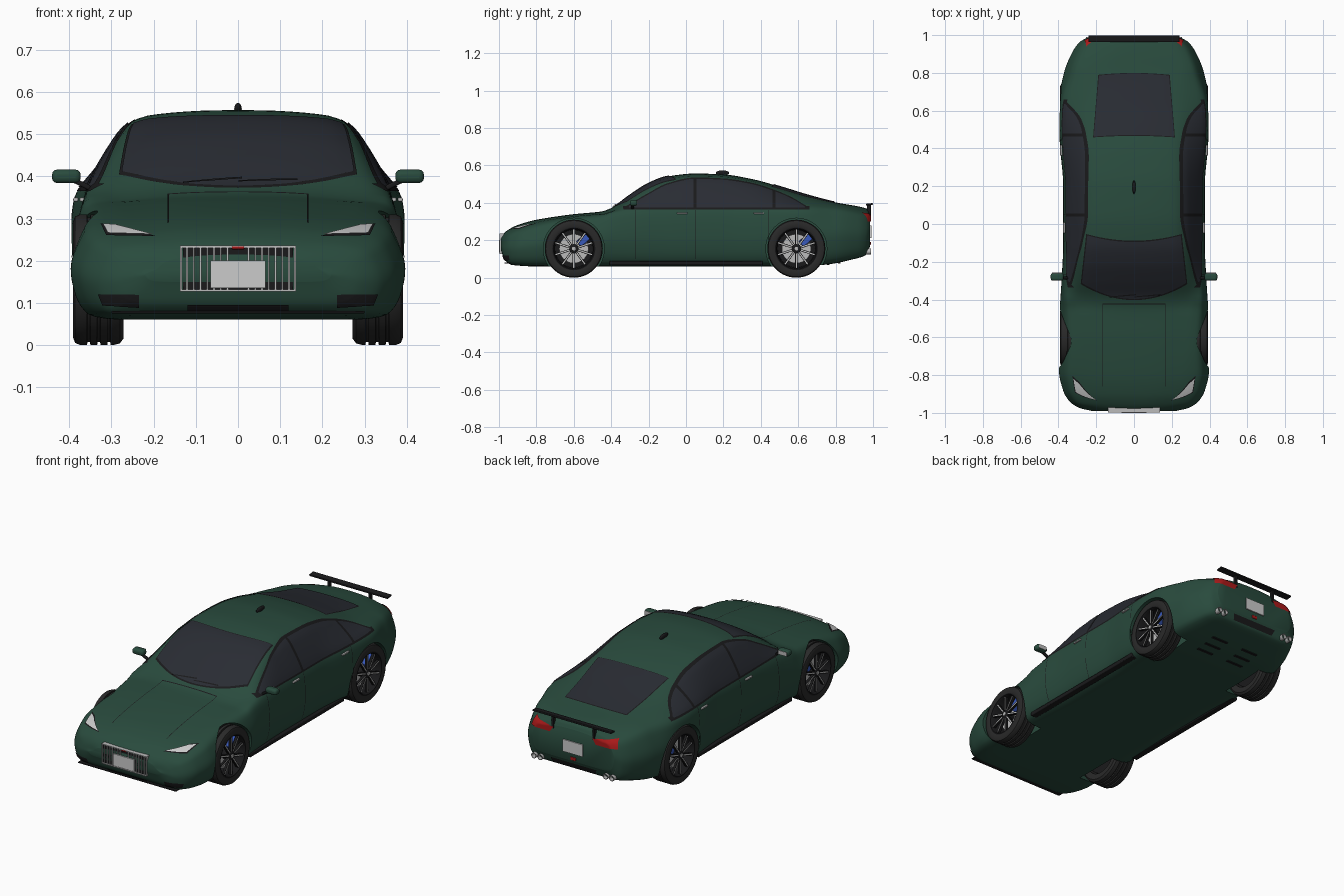
import bpy, bmesh, math
from mathutils import Vector, Matrix
from mathutils.bvhtree import BVHTree

if "Cube" in bpy.data.objects:
    bpy.data.objects.remove(bpy.data.objects["Cube"])

def material(name, *rgb):
    m = bpy.data.materials.new(name)
    m.diffuse_color = (*rgb, 1)
    m.use_nodes = True
    m.node_tree.nodes["Principled BSDF"].inputs["Base Color"].default_value = m.diffuse_color
    return m

GREEN = material("green_paint", .022, .07, .047)
GLASS = material("dark_glass", .022, .025, .033)
BLACK = material("black_trim", .01, .01, .011)
RUBBER = material("rubber", .022, .022, .022)
SILVER = material("silver", .5, .5, .5)
LAMP = material("lamp_clear", .6, .62, .62)
RED = material("lamp_red", .4, .01, .01)
BLUE = material("caliper_blue", .04, .1, .5)

def finish(bm, name, mat, mirror=False, bevel=0, smooth=True):
    bmesh.ops.recalc_face_normals(bm, faces=bm.faces)
    me = bpy.data.meshes.new(name)
    bm.to_mesh(me)
    bm.free()
    ob = bpy.data.objects.new(name, me)
    bpy.context.collection.objects.link(ob)
    me.materials.append(mat)
    bpy.ops.object.select_all(action='DESELECT')
    ob.select_set(True)
    bpy.context.view_layer.objects.active = ob
    if smooth:
        bpy.ops.object.shade_smooth_by_angle(angle=math.radians(35))
    if bevel:
        b = ob.modifiers.new("bevel", 'BEVEL')
        b.width, b.segments = bevel, 3
    if mirror:
        ob.modifiers.new("mirror", 'MIRROR')
    return ob

def add_box(bm, c, s, rot=Matrix()):
    bmesh.ops.create_cube(bm, size=1, matrix=Matrix.Translation(c) @ rot @ Matrix.Diagonal((*s, 1)))

def box(name, c, s, mat, mirror=False, bevel=0, rot=Matrix()):
    bm = bmesh.new()
    add_box(bm, c, s, rot)
    return finish(bm, name, mat, mirror, bevel)

def lathe(name, profile, c, mat, axis='X', mirror=True, n=48, closed=False):
    # profile: (position along axis, radius)
    bm = bmesh.new()
    rings = []
    for a, r in profile:
        ring = []
        for k in range(n):
            t = math.tau * k / n
            p, q = r * math.cos(t), r * math.sin(t)
            off = (a, p, q) if axis == 'X' else (p, a, q)
            ring.append(bm.verts.new(Vector(c) + Vector(off)))
        rings.append(ring)
    for a, b in zip(rings, rings[1:] + rings[:1] if closed else rings[1:]):
        for k in range(n):
            bm.faces.new((a[k], a[(k + 1) % n], b[(k + 1) % n], b[k]))
    return finish(bm, name, mat, mirror)

def curve(keys, y):
    # monotone smooth interpolation through (y, value) keys
    if y <= keys[0][0]: return keys[0][1]
    if y >= keys[-1][0]: return keys[-1][1]
    d = [(b[1] - a[1]) / (b[0] - a[0]) for a, b in zip(keys, keys[1:])]
    m = [d[0]] + [2 * a * b / (a + b) if a * b > 0 else 0 for a, b in zip(d, d[1:])] + [d[-1]]
    i = max(k for k in range(len(d)) if keys[k][0] <= y)
    h = keys[i + 1][0] - keys[i][0]
    t = (y - keys[i][0]) / h
    return ((2*t**3 - 3*t*t + 1) * keys[i][1] + (t**3 - 2*t*t + t) * h * m[i]
            + (3*t*t - 2*t**3) * keys[i + 1][1] + (t**3 - t*t) * h * m[i + 1])

# Body: profile curves along the length
TOP = [(-.99, .215), (-.975, .237), (-.95, .257), (-.9, .282), (-.8, .31), (-.6, .34), (-.45, .355), (-.39, .378),
       (-.3, .442), (-.2, .505), (-.1, .542), (.05, .558), (.2, .553), (.35, .529), (.5, .488), (.65, .442),
       (.8, .403), (.92, .382), (.97, .368), (.985, .345)]
BOTTOM = [(-.99, .15), (-.97, .095), (-.93, .068), (-.8, .06), (.6, .06), (.75, .07), (.9, .1), (.96, .12), (.985, .17)]
WIDTH = [(-.99, .22), (-.975, .285), (-.94, .34), (-.88, .375), (-.78, .396), (-.55, .396), (-.3, .383), (-.1, .374),
         (.2, .374), (.4, .39), (.55, .398), (.65, .396), (.8, .37), (.92, .32), (.965, .285), (.985, .25)]
BELT = [(-.99, .18), (-.95, .225), (-.8, .28), (-.6, .318), (-.4, .347), (-.2, .362), (.6, .37), (.8, .36), (.985, .32)]
INSET = [(-.99, .03), (-.6, .045), (-.35, .02), (0, .01), (.6, .013), (.8, .04), (.985, .03)]
ROOFW = [(-.99, .15), (-.9, .2), (-.5, .26), (-.33, .285), (-.2, .272), (-.05, .26), (.2, .255), (.45, .245), (.65, .235), (.8, .24), (.985, .18)]
DROP = [(-.99, .01), (-.5, .01), (-.4, .02), (-.3, .025), (0, .02), (.6, .018), (.8, .012), (.985, .02)]

def section(y):
    zt, zb, w = curve(TOP, y), curve(BOTTOM, y), curve(WIDTH, y)
    zs, ws = min(curve(BELT, y), zt - .025), w - curve(INSET, y)
    zr, wr, wb = zt - curve(DROP, y), curve(ROOFW, y), w * .86
    zm = zb + .6 * (zs - zb)
    half = [(wb * .5, zb), (wb, zb), (w * .955, zb + .25 * (zm - zb)), (w, zb + .7 * (zm - zb)), (w + .001, zm),
            ((w + ws) / 2 + .004, (zm + zs) / 2), (ws, zs), ((ws + wr) / 2 + .004, (zs + zr) / 2 + .004),
            (wr, zr), (wr * .55, zt - .2 * (zt - zr))]
    pts = [(0, zb)] + half + [(0, zt)] + [(-x, z) for x, z in reversed(half)]
    for _ in range(2):  # corner cutting
        pts = [q for a, b in zip(pts, pts[1:] + pts[:1]) for q in
               ((.75*a[0] + .25*b[0], .75*a[1] + .25*b[1]), (.25*a[0] + .75*b[0], .25*a[1] + .75*b[1]))]
    return [(x, y, z) for x, z in pts]

bm = bmesh.new()
N = 120
rings = [[bm.verts.new(p) for p in section(-.0025 + .9875 * math.sin(math.pi * (i / N - .5)))] for i in range(N + 1)]
for a, b in zip(rings, rings[1:]):
    for k in range(len(a)):
        j = (k + 1) % len(a)
        bm.faces.new((a[k], a[j], b[j], b[k]))
bm.faces.new(rings[0])
bm.faces.new(rings[-1])
bmesh.ops.recalc_face_normals(bm, faces=bm.faces)
TREE = BVHTree.FromBMesh(bm)
body = finish(bm, "body_shell", GREEN)

# Wheel wells
WHEELS = (-.6, .59)
bm = bmesh.new()
for y in WHEELS:
    for s in (-1, 1):
        bmesh.ops.create_cone(bm, cap_ends=True, segments=64, radius1=.163, radius2=.163, depth=.22,
                              matrix=Matrix.Translation((s * .355, y, .155)) @ Matrix.Rotation(math.pi / 2, 4, 'Y'))
cutter = finish(bm, "well_cutter", BLACK, smooth=False)
cutter.hide_render = True
mod = body.modifiers.new("wells", 'BOOLEAN')
mod.object, mod.operation, mod.solver = cutter, 'DIFFERENCE', 'EXACT'
bpy.context.view_layer.objects.active = body
bpy.ops.object.modifier_apply(modifier="wells")
bpy.data.objects.remove(cutter)

# Panels projected on the body surface
RAYS = {'side': (lambda a, b: (1, a, b), (-1, 0, 0)), 'top': (lambda a, b: (a, b, 2), (0, 0, -1)),
        'front': (lambda a, b: (a, -2, b), (0, 1, 0)), 'rear': (lambda a, b: (a, 2, b), (0, -1, 0))}

def patch(name, view, f, mat, off=.003, nu=24, nv=12, mirror=True):
    origin, d = RAYS[view]
    bm = bmesh.new()
    grid = []
    for i in range(nu + 1):
        row = []
        for j in range(nv + 1):
            o = Vector(origin(*f(i / nu, j / nv)))
            p, n, *_ = TREE.ray_cast(o, Vector(d))
            if p is None:
                p, n, *_ = TREE.find_nearest(o)
            row.append(bm.verts.new(p + n * off))
        grid.append(row)
    for a, b in zip(grid, grid[1:]):
        for j in range(nv):
            bm.faces.new((a[j], b[j], b[j + 1], a[j + 1]))
    return finish(bm, name, mat, mirror)

def lerp(a, b, t): return a + (b - a) * t

def quad(p, q, r, s):  # corners in order around the outline
    return lambda u, v: tuple(lerp(lerp(p[k], q[k], u), lerp(s[k], r[k], u), v) for k in (0, 1))

# Side windows with dark frames
SILL = .37
ARC = [(-.32, .375), (-.2, .446), (-.1, .497), (.05, .528), (.2, .523), (.35, .5), (.47, .463), (.56, .425), (.645, .375)]
def window(y0, y1, grow):
    def f(u, v):
        y = lerp(y0, y1, u)
        return y, lerp(SILL - grow, max(SILL, curve(ARC, y)) + grow, v)
    return f
patch("side_window_frame", 'side', window(-.335, .66, .006), BLACK, .002, 70)
for name, a, b in (("front_side_window", -.305, .04), ("rear_side_window", .056, .462), ("quarter_window", .478, .635)):
    patch(name, 'side', window(a, b, -.003), GLASS, .004, 30)

# Windscreen and rear window
def screen(w0, w1, y0, y1, c0, c1, g=0):
    def f(u, v):
        s = 2 * u - 1
        return s * (lerp(w0, w1, v) + g), lerp(y0 + c0 * s * s - g, y1 + c1 * s * s + g, v)
    return f
for part, g, mat, off in (("frame", .007, BLACK, .002), ("glass", 0, GLASS, .004)):
    patch("windscreen_" + part, 'top', screen(.275, .245, -.395, -.095, .085, .035, g), mat, off, 30, 20, False)
    patch("rear_window_" + part, 'top', screen(.212, .185, .47, .795, -.008, -.01, g * .6), mat, off, 30, 20, False)

# Panel seams
for y in (-.27, .05, .44):
    patch("door_seam", 'side', quad((y, .1), (y + .003, .1), (y + .003, .362), (y, .362)), BLACK, .0012, 1, 20)
patch("hood_side_seam", 'top', quad((.164, -.86), (.167, -.86), (.167, -.42), (.164, -.42)), BLACK, .0012, 1, 30)
patch("hood_rear_seam", 'top', quad((-.165, -.425), (.165, -.425), (.165, -.42), (-.165, -.42)), BLACK, .0012, 30, 1, False)

# Lamps
patch("headlamp_rim", 'front', quad((.195, .256), (.312, .258), (.325, .286), (.29, .284)), BLACK, .003)
patch("headlamp", 'front', quad((.2, .258), (.307, .261), (.319, .283), (.29, .281)), LAMP, .006)
patch("tail_lamp", 'rear', quad((.14, .3), (.262, .3), (.25, .345), (.12, .33)), RED, .004)

# Front intakes and splitter
patch("corner_intake", 'front', quad((.235, .09), (.32, .095), (.33, .12), (.235, .12)), BLACK, .003)
patch("lower_intake", 'front', quad((-.12, .082), (.12, .082), (.12, .097), (-.12, .097)), BLACK, .004, mirror=False)
box("front_splitter", (0, -.945, .078), (.6, .05, .006), BLACK, bevel=.002)

# Grille
box("grille_back", (0, -.975, .181), (.262, .03, .1), BLACK)
bm = bmesh.new()
for z in (.129, .233):
    add_box(bm, (0, -.984, z), (.274, .026, .005))
for s in (-1, 1):
    add_box(bm, (s * .135, -.984, .181), (.005, .026, .108))
    for i in range(7):
        add_box(bm, (s * (.025 + .016 * i), -.99, .181), (.004, .012, .1))
finish(bm, "grille_bars", SILVER, smooth=False)
box("grille_marker", (0, -.992, .231), (.03, .012, .008), RED, bevel=.003)
box("front_plate", (0, -.997, .168), (.13, .006, .066), LAMP)

# Rear plate, diffuser and exhausts
box("rear_plate", (0, .986, .245), (.12, .01, .066), LAMP)
box("rear_marker", (0, .984, .183), (.034, .008, .018), RED, bevel=.003)
patch("rear_diffuser", 'rear', quad((-.13, .128), (.13, .128), (.14, .158), (-.14, .158)), BLACK, .004, mirror=False)
for x in (.2, .238):
    lathe("exhaust_tip", [(.9, .0145), (.99, .0155), (.99, .0125), (.93, .012), (.93, .0001)], (x, 0, .14), SILVER, 'Y', n=24)
for y in (.7, .76, .82):
    box("floor_vent", (.1, y, curve(BOTTOM, y)), (.1, .014, .008), BLACK, True)

# Rear wing
box("wing_blade", (0, .981, .392), (.48, .036, .01), BLACK, bevel=.003, rot=Matrix.Rotation(.12, 4, 'X'))
box("wing_leg", (.125, .978, .355), (.014, .022, .07), BLACK, True, .003)

# Sills, handles, mirrors, roof fin, wipers
box("side_sill", (.345, 0, .078), (.036, .82, .022), BLACK, True, .004)
for y in (-.02, .39):
    x = TREE.ray_cast(Vector((1, y, .345)), Vector((-1, 0, 0)))[0].x
    box("door_handle", (x + .003, y, .345), (.012, .056, .009), SILVER, True, .003)
box("mirror_arm", (.367, -.285, .38), (.06, .016, .012), BLACK, True, .004, Matrix.Rotation(-.45, 4, 'Y'))
box("mirror_housing", (.407, -.28, .4), (.068, .04, .032), GREEN, True, .012)
box("mirror_glass", (.408, -.2595, .4), (.052, .003, .022), SILVER, True)
bm = bmesh.new()
bmesh.ops.create_uvsphere(bm, u_segments=24, v_segments=12, radius=1,
                          matrix=Matrix.Translation((0, .195, .56)) @ Matrix.Diagonal((.009, .036, .014, 1)))
finish(bm, "roof_fin", BLACK)
for x, s in ((-.06, 1), (.07, -1)):
    patch("wiper", 'top', quad((x - .07, -.385), (x + .07, -.372), (x + .07, -.366), (x - .07, -.379)), BLACK, .009, 12, 1, False)

# Wheels
TYRE = [(.276, .108), (.272, .14), (.28, .151), (.296, .155)]
for x in (.302, .326, .35):
    TYRE += [(x, .155), (x + .001, .148), (x + .007, .148), (x + .008, .155)]
TYRE += [(.374, .155), (.386, .15), (.391, .138), (.389, .118), (.386, .108)]
for end, y in zip(("front", "rear"), WHEELS):
    c = (0, y, .155)
    lathe(end + "_tyre", TYRE, c, RUBBER, closed=True, n=64)
    lathe(end + "_rim", [(.388, .117), (.389, .109), (.378, .103), (.29, .1), (.29, .0001)], c, BLACK)
    lathe(end + "_brake_disc", [(.325, .02), (.325, .078), (.335, .078), (.335, .02)], c, SILVER, closed=True)
    lathe(end + "_hub", [(.29, .024), (.38, .024), (.384, .018), (.384, .0001)], c, BLACK, n=24)
    lathe(end + "_hub_cap", [(.38, .011), (.387, .01), (.388, .0001)], c, SILVER, n=20)
    dark, light = bmesh.new(), bmesh.new()
    for k in range(10):
        rot = Matrix.Translation(c) @ Matrix.Rotation(math.tau * k / 10, 4, 'X')
        bmesh.ops.transform(dark, matrix=rot, verts=[v for v in bmesh.ops.create_cube(
            dark, size=1, matrix=Matrix.Translation((.374, 0, .062)) @ Matrix.Diagonal((.014, .012, .088, 1)))["verts"]])
        bmesh.ops.create_cube(light, size=1, matrix=rot @ Matrix.Translation((.381, 0, .064)) @ Matrix.Diagonal((.003, .006, .078, 1)))
    finish(dark, end + "_spokes", BLACK, True, smooth=False)
    finish(light, end + "_spoke_faces", SILVER, True, smooth=False)
    box(end + "_caliper", (.342, y + .05, .2), (.04, .04, .065), BLUE, True, .006, Matrix.Rotation(math.radians(-48), 4, 'X') @ Matrix.Rotation(0, 4, 'Z'))
